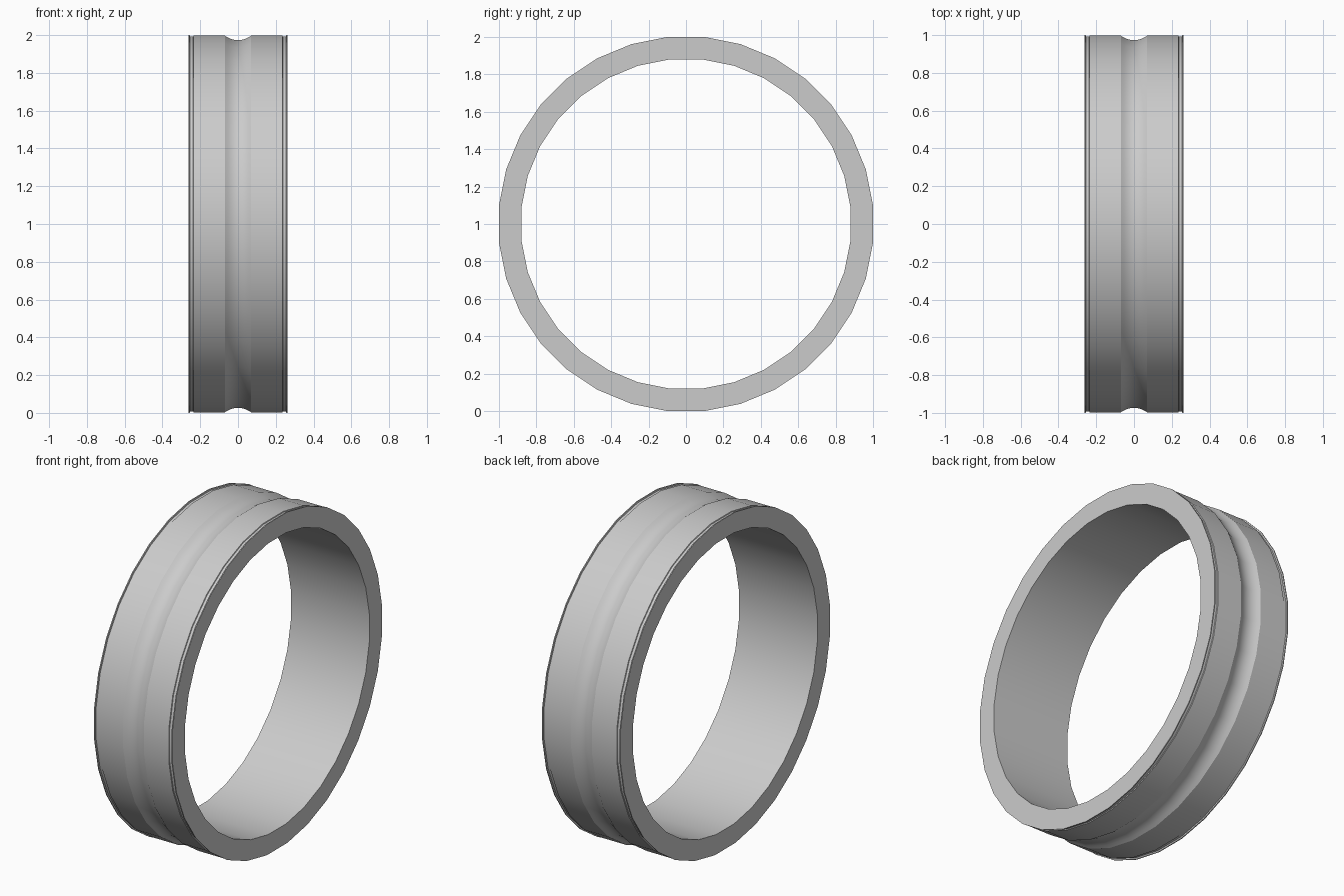
import bpy
import bmesh
import math

cube = bpy.data.objects.get("Cube")
if cube:
    bpy.data.objects.remove(cube, do_unlink=True)

SIDES = 32
APOTHEM = math.cos(math.pi / SIDES)  # flats, not corners, lie on the axes

metal = bpy.data.materials.new("light_grey")
metal.use_nodes = True
grey = (0.6, 0.6, 0.6, 1)
metal.diffuse_color = grey
metal.node_tree.nodes["Principled BSDF"].inputs["Base Color"].default_value = grey

# Half of the cross-section: bore, end face, thin lip, shallow step, band
half = [(0.262, 0.88), (0.262, 1.0), (0.256, 1.0), (0.254, 0.992),
        (0.237, 0.992), (0.235, 0.997), (0.07, 0.997)]

# Rounded groove around the middle
GROOVE_STEPS = 8
groove = []
for i in range(1, GROOVE_STEPS):
    t = 1 - 2 * i / GROOVE_STEPS
    groove.append((0.07 * t, 0.997 - 0.024 * (1 - t * t)))

profile = half + groove + [(-x, r) for x, r in reversed(half)]

# Sweep the closed section around the x axis
bm = bmesh.new()
rings = []
for s in range(SIDES):
    a = 2 * math.pi * (s + 0.5) / SIDES
    rings.append([bm.verts.new((x, r / APOTHEM * math.cos(a),
                                1 + r / APOTHEM * math.sin(a)))
                  for x, r in profile])
n = len(profile)
for s in range(SIDES):
    here, there = rings[s], rings[(s + 1) % SIDES]
    for i in range(n):
        j = (i + 1) % n
        bm.faces.new((here[i], here[j], there[j], there[i]))
bmesh.ops.recalc_face_normals(bm, faces=bm.faces[:])

mesh = bpy.data.meshes.new("grooved_ring")
bm.to_mesh(mesh)
bm.free()
mesh.materials.append(metal)
ring = bpy.data.objects.new("grooved_ring", mesh)
bpy.context.collection.objects.link(ring)

# Smooth around the band, crisp at the rims
bpy.ops.object.select_all(action="DESELECT")
ring.select_set(True)
bpy.context.view_layer.objects.active = ring
bpy.ops.object.shade_smooth_by_angle(angle=math.radians(30))
